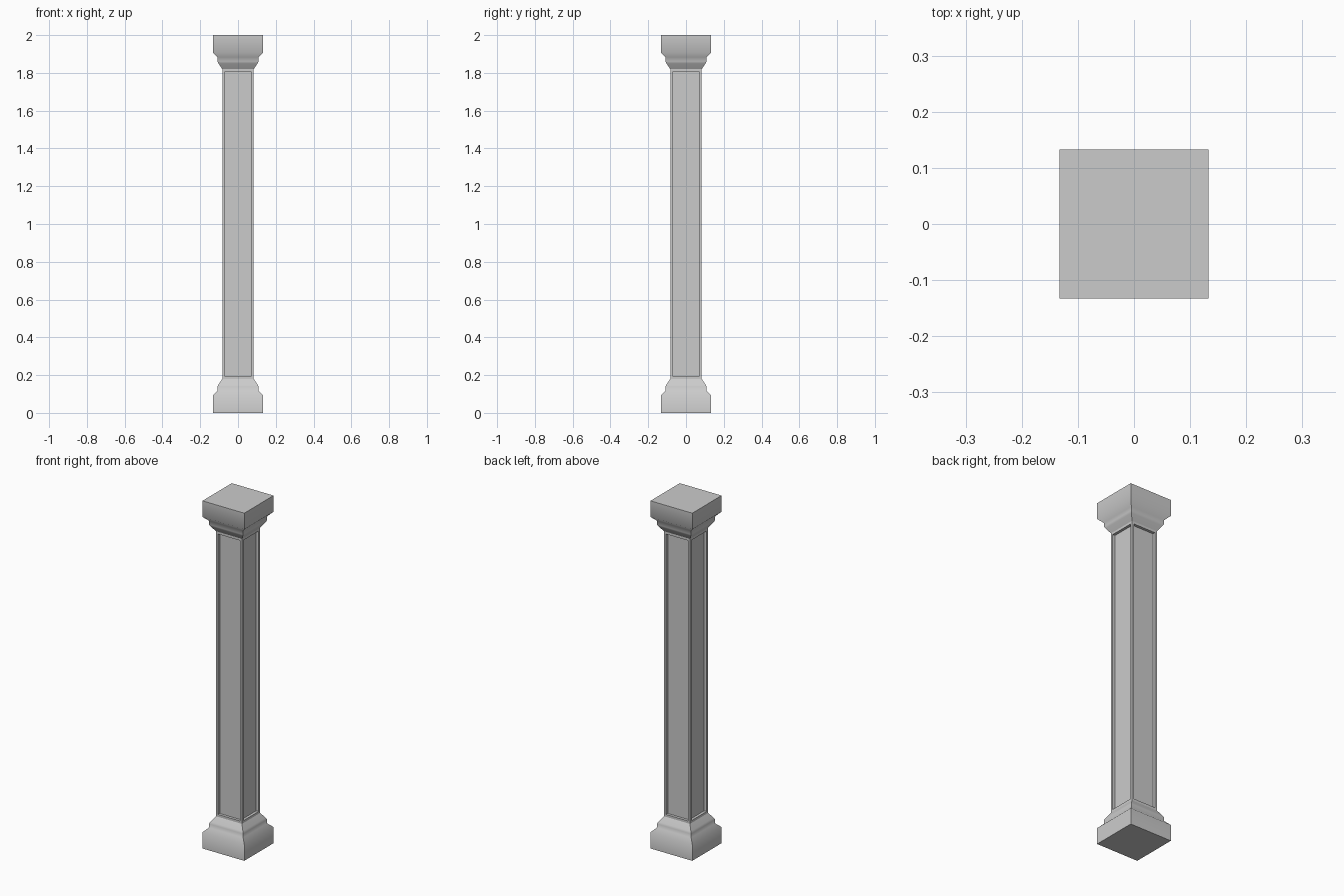
import bpy, bmesh, math

cube = bpy.data.objects.get("Cube")
if cube:
    bpy.data.objects.remove(cube, do_unlink=True)

stone = bpy.data.materials.new("grey stone")
stone.use_nodes = True
GREY = (0.6, 0.6, 0.6, 1)
stone.diffuse_color = GREY
stone.node_tree.nodes["Principled BSDF"].inputs["Base Color"].default_value = GREY


def square_stack(name, profile, cap_bottom=False, cap_top=False, panels=False):
    """Skin square rings given as (half width, height) from bottom to top."""
    bm = bmesh.new()
    corners = [(-1, -1), (1, -1), (1, 1), (-1, 1)]
    rings = [[bm.verts.new((x * r, y * r, z)) for x, y in corners] for r, z in profile]
    sides = [bm.faces.new((a[i], a[(i + 1) % 4], b[(i + 1) % 4], b[i]))
             for a, b in zip(rings, rings[1:]) for i in range(4)]
    if cap_bottom:
        bm.faces.new(rings[0][::-1])
    if cap_top:
        bm.faces.new(rings[-1])
    bm.normal_update()
    if panels:
        # raised frame, then the sunken panel inside it
        bmesh.ops.inset_individual(bm, faces=sides, thickness=0.019)
        bmesh.ops.inset_individual(bm, faces=sides, thickness=0.0005, depth=-0.015)
    mesh = bpy.data.meshes.new(name)
    bm.to_mesh(mesh)
    bm.free()
    mesh.materials.append(stone)
    obj = bpy.data.objects.new(name, mesh)
    bpy.context.collection.objects.link(obj)
    bpy.ops.object.select_all(action="DESELECT")
    obj.select_set(True)
    bpy.context.view_layer.objects.active = obj
    bpy.ops.object.shade_smooth_by_angle(angle=math.radians(55))
    return obj


# Moulding from the outer end inwards to the shaft
SHAFT, HEIGHT = 0.083, 2.0
moulding = [(0.133, 0), (0.133, 0.093), (0.109, 0.117), (0.109, 0.139),
            (0.103, 0.150), (0.083, 0.180)]
square_stack("base", moulding, cap_bottom=True)
square_stack("capital", [(r, HEIGHT - z) for r, z in reversed(moulding)], cap_top=True)

# Panelled shaft
square_stack("shaft", [(SHAFT, 0.18), (SHAFT, HEIGHT - 0.18)], panels=True)
